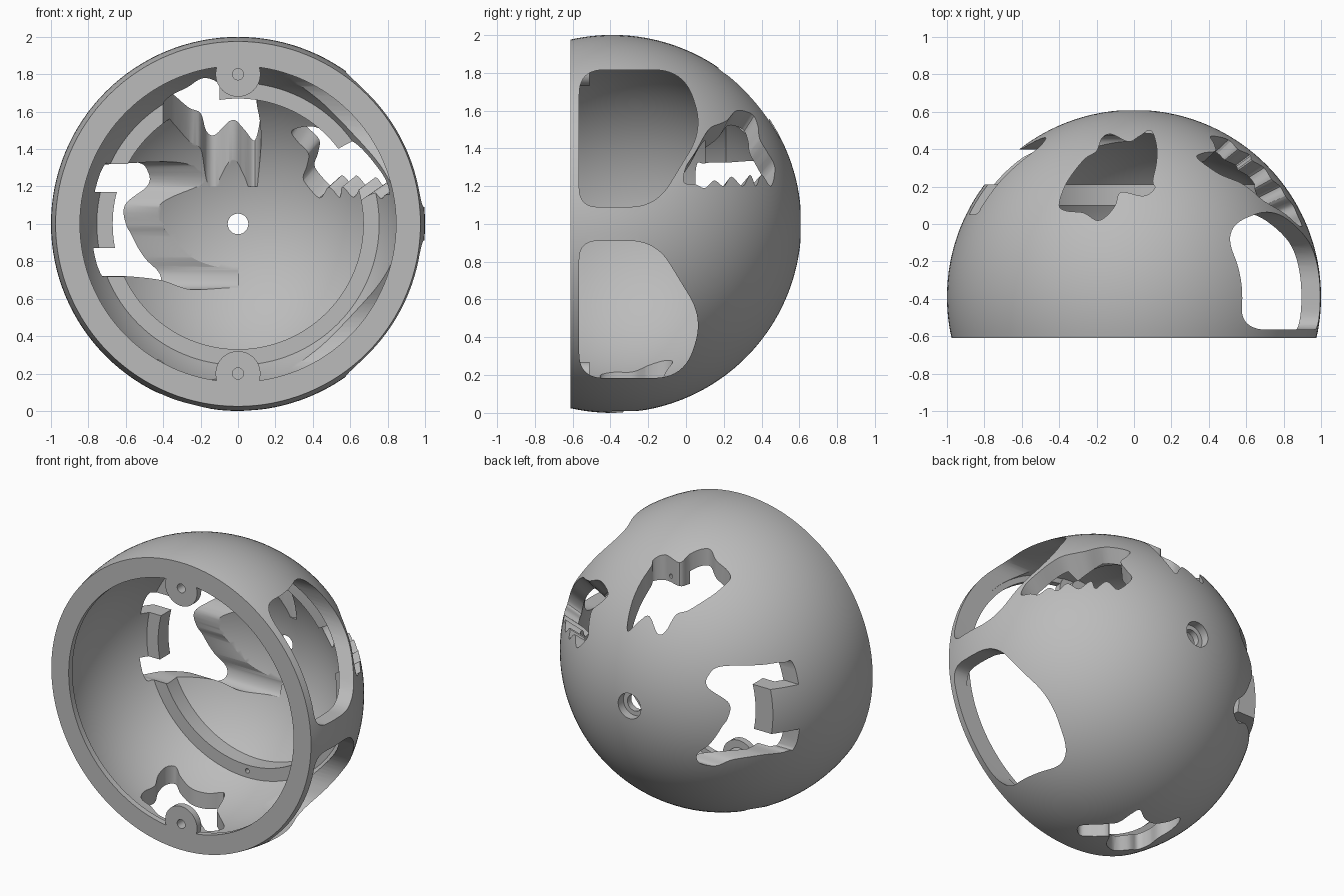
import bpy
import bmesh
import math
from mathutils import Vector

old_cube = bpy.data.objects.get("Cube")
if old_cube:
    bpy.data.objects.remove(old_cube, do_unlink=True)

CENTRE = Vector((0, -0.39, 1))
OUTER, INNER = 1.0, 0.9

grey = bpy.data.materials.new("plain_grey")
grey.use_nodes = True
grey.diffuse_color = (0.5, 0.5, 0.5, 1)
grey.node_tree.nodes["Principled BSDF"].inputs["Base Color"].default_value = grey.diffuse_color


def make_object(name, bm):
    bmesh.ops.recalc_face_normals(bm, faces=bm.faces)
    mesh = bpy.data.meshes.new(name)
    bm.to_mesh(mesh)
    bm.free()
    mesh.materials.append(grey)
    obj = bpy.data.objects.new(name, mesh)
    bpy.context.collection.objects.link(obj)
    return obj


def loft(name, loop_a, loop_b):
    """Closed solid between two matching loops of points."""
    bm = bmesh.new()
    a = [bm.verts.new(p) for p in loop_a]
    b = [bm.verts.new(p) for p in loop_b]
    count = len(a)
    for i in range(count):
        j = (i + 1) % count
        bm.faces.new((a[i], a[j], b[j], b[i]))
    caps = [bm.faces.new(a), bm.faces.new(b)]
    bmesh.ops.triangulate(bm, faces=caps)
    return make_object(name, bm)


def prism(name, outline, axis, low, high):
    """Extrude a 2D outline along x, y or z."""
    def place(p, depth):
        q = list(p)
        q.insert("xyz".index(axis), depth)
        return Vector(q)
    return loft(name, [place(p, low) for p in outline], [place(p, high) for p in outline])


def circle(x, z, radius, steps=40):
    turn = 2 * math.pi / steps
    return [(x + radius * math.cos(i * turn), z + radius * math.sin(i * turn)) for i in range(steps)]


def smooth(points, steps=5):
    """Closed smooth curve through the points."""
    pts = [Vector(p) for p in points]
    n, out = len(pts), []
    for i in range(n):
        p, q, r, s = (pts[(i + k) % n] for k in (-1, 0, 1, 2))
        for k in range(steps):
            t = k / steps
            out.append(q + (r - p) * t / 2 + (2 * p - 5 * q + 4 * r - s) * t * t / 2
                       + (3 * q - p - 3 * r + s) * t ** 3 / 2)
    return out


def rounded(corners, steps=10):
    """Polygon of (u, v, trim) with each corner rounded off."""
    out, n = [], len(corners)
    for i in range(n):
        before, here, after = (Vector(corners[(i + k) % n][:2]) for k in (-1, 0, 1))
        trim = corners[i][2]
        start = here + (before - here).normalized() * trim
        end = here + (after - here).normalized() * trim
        for k in range(steps + 1):
            t = k / steps
            out.append(start * (1 - t) ** 2 + here * 2 * t * (1 - t) + end * t * t)
    return out


# Shell: one turned profile with pole hole, front lip and inner ledge
def arc(radius, depth_from, depth_to, steps):
    a, b = math.acos(depth_from / radius), math.acos(depth_to / radius)
    angles = [a + (b - a) * i / steps for i in range(steps + 1)]
    return [(radius * math.sin(t), radius * math.cos(t)) for t in angles]


def depth_at(radius, r):
    return math.sqrt(radius * radius - r * r)


BORE, SINK, LIP, LEDGE = 0.055, 0.085, 0.845, 0.67
profile = [(BORE, 0.94), (SINK, 0.94)]
profile += arc(OUTER, depth_at(OUTER, SINK), -0.22, 48)
profile += [(LIP, -0.22), (LIP, -0.18)]
profile += arc(INNER, -0.18, 0.49, 20)
profile += [(LEDGE, 0.49)]
profile += arc(INNER, depth_at(INNER, LEDGE), depth_at(INNER, BORE), 24)

bm = bmesh.new()
SEGMENTS = 128
rings = []
for s in range(SEGMENTS):
    t = 2 * math.pi * s / SEGMENTS
    rings.append([bm.verts.new(CENTRE + Vector((r * math.cos(t), d, r * math.sin(t)))) for r, d in profile])
for s in range(SEGMENTS):
    one, two = rings[s], rings[(s + 1) % SEGMENTS]
    for i in range(len(profile)):
        j = (i + 1) % len(profile)
        bm.faces.new((one[i], one[j], two[j], two[i]))
shell = make_object("dome_shell", bm)


def combine(tool, operation):
    tool.hide_render = True
    mod = shell.modifiers.new(tool.name, "BOOLEAN")
    mod.operation, mod.solver, mod.object = operation, "EXACT", tool
    bpy.context.view_layer.objects.active = shell
    bpy.ops.object.modifier_apply(modifier=mod.name)
    bpy.data.objects.remove(tool, do_unlink=True)


# Stepped screw bosses at top and bottom, with screw and ledge holes
for side in (1, -1):
    z = 1 + 0.8 * side
    combine(prism("boss_plate", circle(0, z, 0.12), "y", -0.61, -0.565), "UNION")
    combine(prism("boss_post", circle(0, z, 0.07), "y", -0.59, -0.51), "UNION")
    combine(prism("boss_hole", circle(0, z, 0.03), "y", -0.7, -0.53), "DIFFERENCE")
    combine(prism("ledge_hole", circle(0, 1 + 0.71 * side, 0.015, 16), "y", 0.05, 0.16), "DIFFERENCE")

# Pair of rounded windows on the left side, mirrored about mid height
window = [(-0.565, 0.815, 0.13), (-0.01, 0.815, 0.16), (0.09, 0.5, 0.14),
          (-0.16, 0.09, 0.14), (-0.565, 0.09, 0.1)]
for side in (1, -1):
    outline = [(y, 1 + side * z) for y, z in rounded(window)]
    combine(prism("side_window", outline, "x", 0.2, 1.3), "DIFFERENCE")

# Ragged hole through the top
top_hole = [(-.4, .1), (-.37, .2), (-.32, .28), (-.26, .35), (-.2, .39), (-.17, .46), (-.12, .48),
            (-.03, .44), (.03, .47), (.09, .5), (.12, .42), (.12, .33), (.1, .23), (.11, .19),
            (.05, .15), (-.07, .17), (-.1, .1), (-.15, .04), (-.2, .02), (-.27, .06), (-.36, .07)]
combine(prism("top_hole", smooth(top_hole), "z", 1.2, 2.2), "DIFFERENCE")

# Ragged hole through the floor
floor_hole = [(.135, -.38), (.12, -.32), (.01, -.22), (-.03, -.18), (-.05, -.09), (-.08, -.04),
              (-.16, -.09), (-.26, -.12), (-.36, -.1), (-.42, -.07), (-.46, -.12), (-.46, -.2),
              (-.43, -.28), (-.44, -.38), (-.41, -.45), (-.34, -.45), (-.24, -.48), (-.13, -.42),
              (-.075, -.33), (0, -.38), (.07, -.43)]
combine(prism("floor_hole", smooth(floor_hole), "z", -0.2, 0.5), "DIFFERENCE")

# Hole on the right side: ragged curve, with a square tongue left standing in it
ragged = [(.05, 1.27), (.1, 1.32), (.22, 1.325), (.38, 1.33), (.44, 1.28), (.46, 1.2), (.4, 1.1),
          (.41, 1), (.43, .94), (.457, .82), (.478, .74), (.455, .67), (.4, .65), (.35, .7),
          (.23, .72), (.1, .72), (.05, .78)]
tongue = [(.05, .87), (.21, .87), (.21, 1.17), (.05, 1.17)]
STEPS = 8
right_hole = smooth(ragged, STEPS)[:1 - STEPS] + tongue
combine(prism("right_hole", right_hole, "x", -1.3, 0), "DIFFERENCE")

# Jagged hole on the upper left of the back, tapering inwards and down
jagged = [(-.01, 1.22), (0, 1.3), (.05, 1.38), (.12, 1.5), (.18, 1.53), (.22, 1.55), (.27, 1.6),
          (.35, 1.58), (.38, 1.52), (.39, 1.45), (.43, 1.38), (.47, 1.3), (.45, 1.2), (.4, 1.26),
          (.37, 1.2), (.34, 1.26), (.3, 1.2), (.24, 1.25), (.2, 1.2), (.15, 1.23), (.1, 1.19), (.05, 1.21)]
apex = CENTRE + Vector((-0.4, 0, -0.6))
rays = []
for y, z in smooth(jagged):
    dy, dz = y - CENTRE.y, z - CENTRE.z
    rays.append(CENTRE + Vector((math.sqrt(1 - dy * dy - dz * dz), dy, dz)) - apex)
combine(loft("jagged_hole", [apex + r * 0.8 for r in rays], [apex + r * 1.2 for r in rays]), "DIFFERENCE")

# Smooth curved faces, keep cut edges sharp
bpy.ops.object.select_all(action="DESELECT")
shell.select_set(True)
bpy.context.view_layer.objects.active = shell
bpy.ops.object.shade_smooth_by_angle(angle=math.radians(30))
